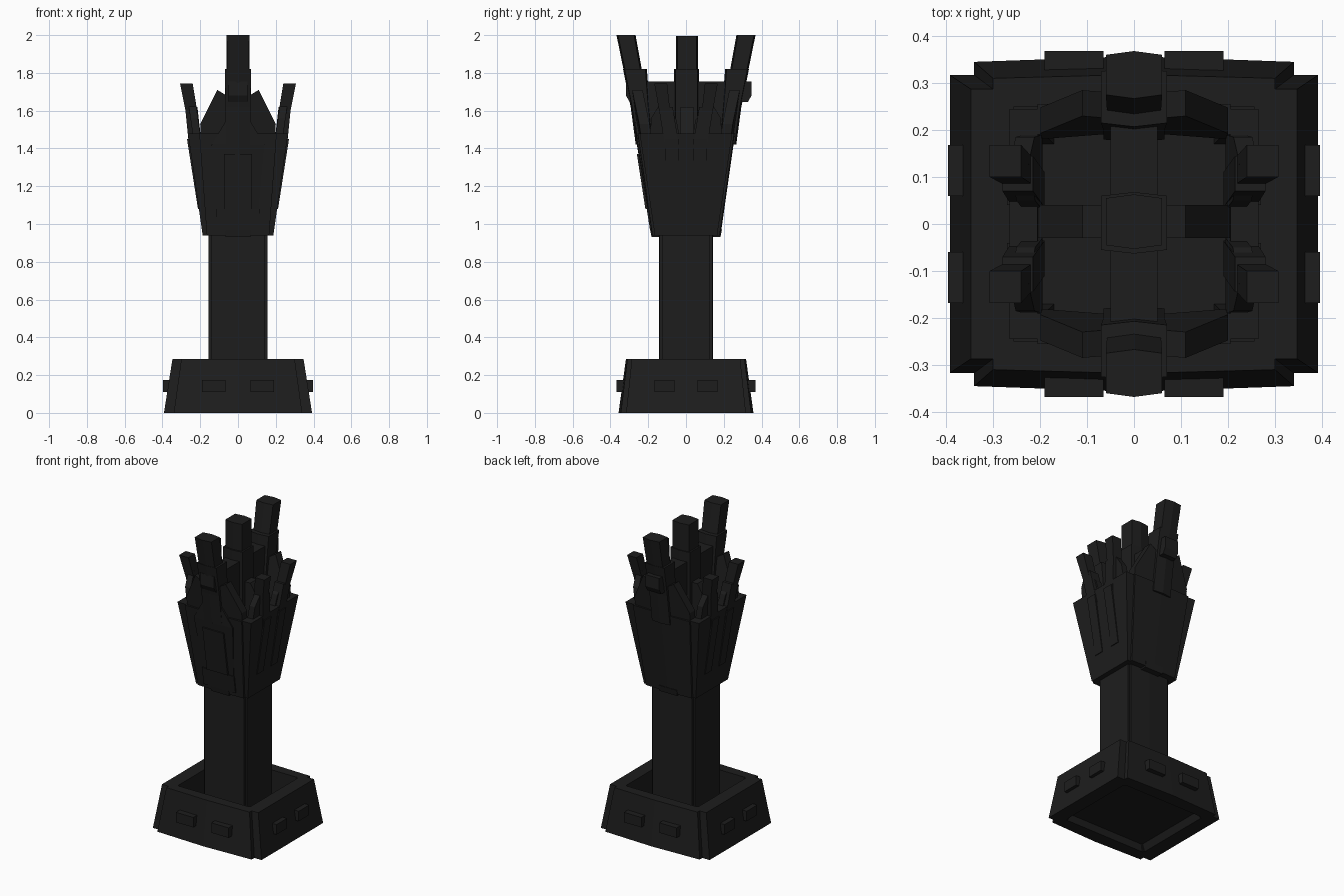
import bpy, bmesh

mat = bpy.data.materials.new("black_stone")
mat.diffuse_color = (0.0125, 0.0125, 0.0125, 1)


def loft(name, rings, cyclic=False):
    """Skin a list of rings of 3D points; cap the ends unless cyclic."""
    bm = bmesh.new()
    vs = [[bm.verts.new(p) for p in r] for r in rings]
    n = len(vs[0])
    pairs = list(zip(vs, vs[1:])) + ([(vs[-1], vs[0])] if cyclic else [])
    for a, b in pairs:
        for i in range(n):
            j = (i + 1) % n
            bm.faces.new((a[i], a[j], b[j], b[i]))
    if not cyclic:
        bm.faces.new(vs[0])
        bm.faces.new(vs[-1])
    bmesh.ops.recalc_face_normals(bm, faces=bm.faces)
    me = bpy.data.meshes.new(name)
    bm.to_mesh(me)
    bm.free()
    me.materials.append(mat)
    ob = bpy.data.objects.new(name, me)
    bpy.context.collection.objects.link(ob)
    return ob


def notch(a, b, c, d, z, e=0.0):
    """Plan with notched corners: a,b = front half width/depth, c,d = side."""
    pts = [(-a, -b), (0, -b - e), (a, -b), (a, -d), (c, -d), (c, d), (a, d),
           (a, b), (0, b + e), (-a, b), (-a, d), (-c, d), (-c, -d), (-a, -d)]
    return [(x, y, z) for x, y in pts]


def rect(x0, x1, y0, y1, z):
    return [(x0, y0, z), (x1, y0, z), (x1, y1, z), (x0, y1, z)]


def ridged(w, y0, y1, z, e=0.008):
    """Block plan with slightly ridged front and back."""
    return [(-w, y0, z), (0, y0 - e, z), (w, y0, z),
            (w, y1, z), (0, y1 + e, z), (-w, y1, z)]


def flip(ring, sx, sy):
    return [(x * sx, y * sy, z) for x, y, z in ring]


# hollow sloping base
loft("base_wall", [
    notch(0.34, 0.345, 0.392, 0.317, 0, 0.012),
    notch(0.30, 0.31, 0.347, 0.287, 0.285, 0.008),
    notch(0.255, 0.25, 0.26, 0.245, 0.285),
    notch(0.26, 0.25, 0.265, 0.245, 0.06),
    notch(0.29, 0.27, 0.30, 0.26, 0)], cyclic=True)
# floor with a cross-shaped recess underneath
loft("base_floor", [
    notch(0.28, 0.265, 0.285, 0.26, 0.04), notch(0.28, 0.265, 0.285, 0.26, 0.09),
    notch(0.09, 0.18, 0.19, 0.09, 0.09), notch(0.09, 0.18, 0.19, 0.09, 0.04)])
loft("shaft", [notch(0.142, 0.14, 0.155, 0.128, z, 0.004) for z in (0.07, 1.0)])

# flared upper body with a sunken roof and full corner pillars
loft("upper_body", [
    notch(0.165, 0.178, 0.187, 0.165, 0.94, 0.005),
    notch(0.205, 0.255, 0.265, 0.245, 1.48, 0.005),
    notch(0.19, 0.205, 0.205, 0.19, 1.48),
    notch(0.17, 0.19, 0.20, 0.17, 1.32)])

# central spire and roof ribs
loft("spire_lower", [ridged(0.07, -0.055, 0.06, 1.30), ridged(0.07, -0.055, 0.06, 1.82)])
loft("spire_tip", [ridged(0.06, -0.045, 0.055, 1.80), ridged(0.06, -0.045, 0.055, 1.995)])
loft("long_rib", [rect(-0.05, 0.05, -0.23, 0.23, z) for z in (1.31, 1.755)])
loft("cross_rib", [rect(-0.215, 0.215, -0.03, 0.04, 1.31),
                   rect(-0.215, 0.215, -0.03, 0.04, 1.45),
                   rect(-0.11, 0.11, -0.03, 0.04, 1.62)])

for s, side in ((-1, "front"), (1, "back")):
    def part(name, rings):
        loft(side + "_" + name, [flip(r, 1, s) for r in rings])

    # tall leaning prong in two segments with a bracket
    part("prong_lower", [ridged(0.065, 0.18, 0.258, 1.42),
                         ridged(0.065, 0.20, 0.285, 1.62),
                         ridged(0.07, 0.215, 0.325, 1.82)])
    part("prong_tip", [ridged(0.057, 0.235, 0.315, 1.78), ridged(0.06, 0.275, 0.36, 2.0)])
    d = 0.347 if s > 0 else 0.318
    part("prong_bracket", [rect(-0.05, 0.05, 0.25, d - 0.02, 1.645),
                           rect(-0.05, 0.05, 0.25, d, 1.68),
                           rect(-0.05, 0.05, 0.25, d, 1.755)])
    # raised panel, pilaster and sill on the front face only
    if s < 0:
        part("panel", [ridged(0.11, 0.17, 0.202, 1.08, 0.004),
                       ridged(0.14, 0.22, 0.256, 1.42, 0.004),
                       ridged(0.05, 0.24, 0.272, 1.57, 0.004)])
        part("pilaster", [rect(-0.075, 0.075, 0.17, 0.215, 1.08),
                          rect(-0.075, 0.075, 0.22, 0.260, 1.37)])
        part("sill", [rect(-0.115, 0.115, 0.15, 0.190, 0.965),
                      rect(-0.115, 0.115, 0.15, 0.208, 1.08)])
    part("lintel", [rect(-0.065, 0.065, 0.12, 0.182, 0.93), rect(-0.065, 0.065, 0.12, 0.19, 0.97)])

    for m, hand in ((-1, "left"), (1, "right")):
        tag = f"{side}_{hand}_"
        # pointed wing beside the tall prong
        prof = [(0.05, 1.44), (0.195, 1.44), (0.20, 1.53), (0.11, 1.71), (0.06, 1.68)]

        def wing(t):
            return [(m * x, s * (0.247 + (z - 1.44) * 0.14 - t - max(0, x - 0.12) * 0.15), z)
                    for x, z in prof]
        loft(tag + "wing", [wing(0), wing(0.055)])

        # small leaning side finger in two segments
        def finger(name, rings):
            loft(tag + name, [flip(r, m, s) for r in rings])
        finger("finger_lower", [rect(0.19, 0.258, 0.035, 0.11, 1.40),
                                rect(0.215, 0.28, 0.07, 0.145, 1.62)])
        finger("finger_tip", [rect(0.21, 0.27, 0.08, 0.135, 1.56),
                              rect(0.24, 0.307, 0.10, 0.168, 1.745)])
        finger("side_strip", [rect(0.17, 0.212, 0.04, 0.105, 1.08),
                              rect(0.22, 0.270, 0.04, 0.11, 1.45)])
        # sloping wing behind each finger
        sp = [(0.03, 1.44), (0.19, 1.44), (0.185, 1.56), (0.13, 1.65), (0.05, 1.55)]
        loft(tag + "side_wing", [[(m * (x0 + (z - 1.44) * 0.14), s * y, z) for y, z in sp]
                                 for x0 in (0.195, 0.235)])
        # blocks on the base walls
        loft(tag + "base_block", [flip(rect(0.065, 0.19, 0.28, 0.368, z), m, s)
                                  for z in (0.11, 0.175)])
        loft(tag + "base_side_block", [flip(rect(0.33, 0.396, 0.06, 0.168, z), m, s)
                                       for z in (0.11, 0.175)])
